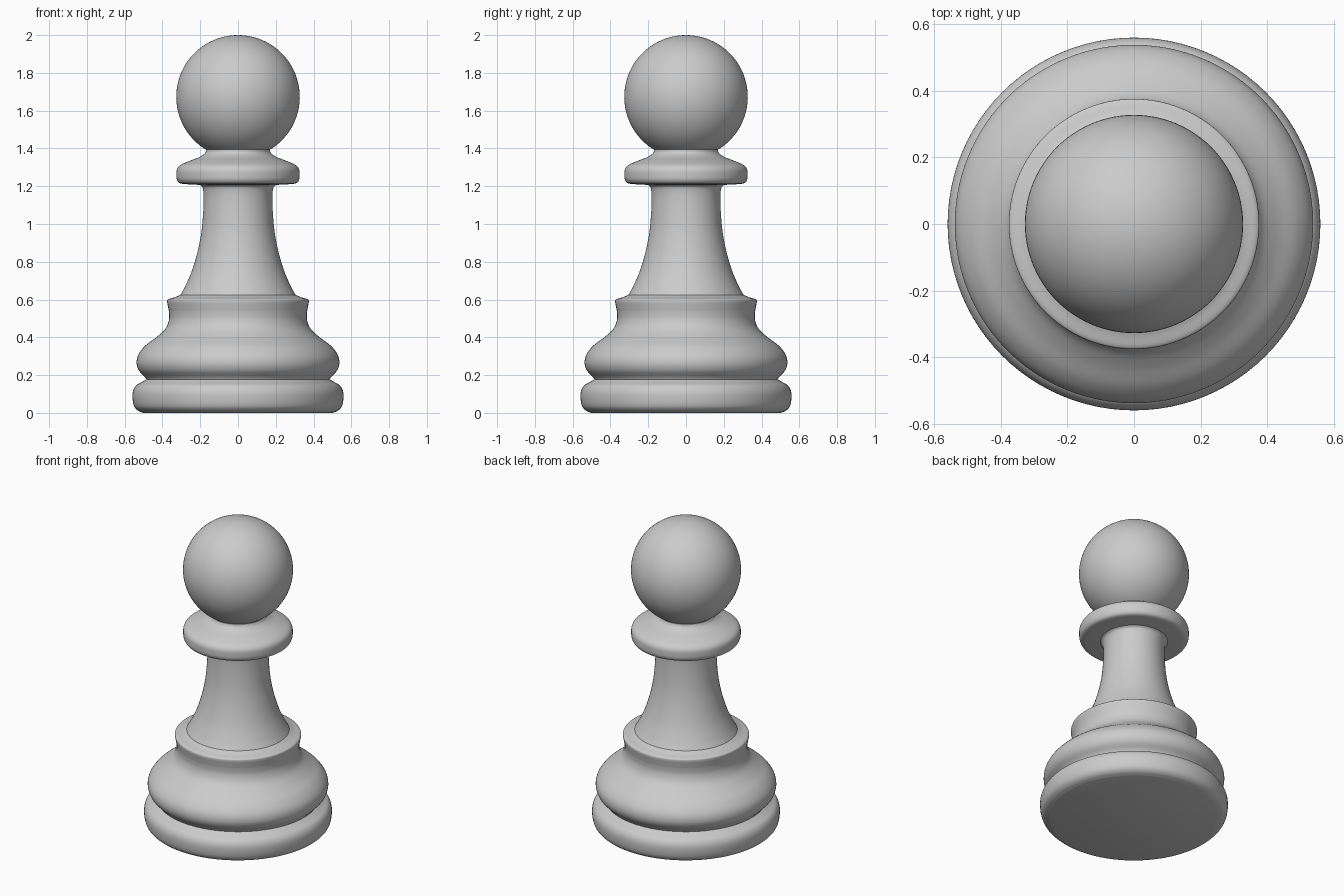
import bpy, bmesh, math
from mathutils import Vector

if "Cube" in bpy.data.objects:
    bpy.data.objects.remove(bpy.data.objects["Cube"])

SIDES = 96
STEPS = 6

grey = bpy.data.materials.new("light_grey")
grey.diffuse_color = (0.6, 0.6, 0.6, 1)
grey.use_nodes = True
grey.node_tree.nodes["Principled BSDF"].inputs["Base Color"].default_value = grey.diffuse_color


def smooth_profile(points):
    """Catmull-Rom curve through (radius, height) points."""
    pts = [Vector(p) for p in points]
    pts = [2 * pts[0] - pts[1]] + pts + [2 * pts[-1] - pts[-2]]
    out = []
    for a, b, c, d in zip(pts, pts[1:], pts[2:], pts[3:]):
        for i in range(STEPS):
            t = i / STEPS
            out.append(0.5 * (2 * b + (c - a) * t + (2 * a - 5 * b + 4 * c - d) * t**2
                              + (3 * b - a - 3 * c + d) * t**3))
    return out + [pts[-2]]


def lathe(name, profile, close_bottom=False):
    bm = bmesh.new()
    rings = []
    for r, z in profile:
        if r < 1e-4:
            rings.append([bm.verts.new((0, 0, z))] * SIDES)
        else:
            rings.append([bm.verts.new((r * math.cos(2 * math.pi * i / SIDES),
                                        r * math.sin(2 * math.pi * i / SIDES), z))
                          for i in range(SIDES)])
    for lo, hi in zip(rings, rings[1:]):
        for i in range(SIDES):
            j = (i + 1) % SIDES
            quad = list(dict.fromkeys((lo[i], lo[j], hi[j], hi[i])))
            bm.faces.new(quad)
    if close_bottom:
        bm.faces.new(rings[0][::-1])
    mesh = bpy.data.meshes.new(name)
    bm.to_mesh(mesh)
    bm.free()
    mesh.materials.append(grey)
    obj = bpy.data.objects.new(name, mesh)
    bpy.context.collection.objects.link(obj)
    bpy.ops.object.select_all(action='DESELECT')
    obj.select_set(True)
    bpy.context.view_layer.objects.active = obj
    bpy.ops.object.shade_smooth_by_angle(angle=math.radians(40))


# Rounded foot disc
lathe("base", smooth_profile([
    (0.50, 0.0), (0.53, 0.012), (0.55, 0.035), (0.558, 0.075), (0.556, 0.115),
    (0.54, 0.145), (0.51, 0.163), (0.485, 0.178)]), True)

# Bulging lower body with concave waist
lathe("lower_body", smooth_profile([
    (0.485, 0.178), (0.495, 0.192), (0.525, 0.225), (0.537, 0.265), (0.527, 0.31),
    (0.49, 0.357), (0.43, 0.402), (0.385, 0.445), (0.366, 0.49), (0.365, 0.53),
    (0.370, 0.56), (0.375, 0.59), (0.368, 0.602), (0.335, 0.612), (0.305, 0.625)]))

# Tapered stem
lathe("stem", smooth_profile([
    (0.305, 0.625), (0.28, 0.67), (0.245, 0.75), (0.215, 0.85), (0.195, 0.95),
    (0.185, 1.05), (0.182, 1.14), (0.187, 1.19), (0.20, 1.207)]))

# Collar disc below the head
lathe("collar", smooth_profile([
    (0.20, 1.207), (0.26, 1.21), (0.305, 1.215), (0.322, 1.232), (0.326, 1.26),
    (0.323, 1.29), (0.305, 1.312), (0.26, 1.333), (0.21, 1.352), (0.18, 1.37),
    (0.17, 1.385)]))

# Ball head, cut open where it meets the collar
R, CZ = 0.327, 1.673
start = math.asin(0.17 / R)
angles = [start + (math.pi - start) * i / 44 for i in range(45)]
lathe("head", [(0.17, 1.385)] + [(R * math.sin(a), CZ - R * math.cos(a)) for a in angles])
